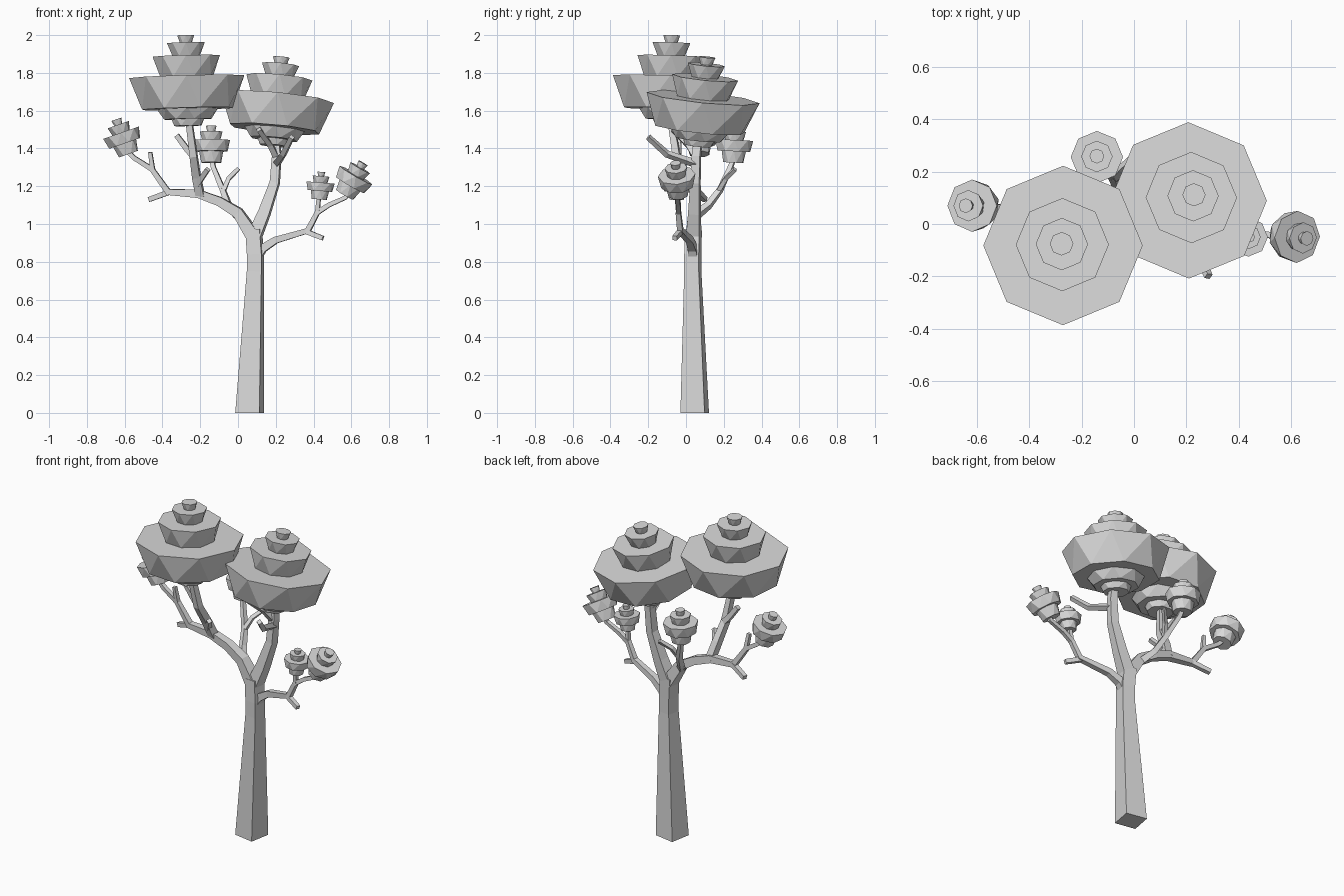
import bpy, bmesh, math
from mathutils import Vector, Matrix

cube = bpy.data.objects.get("Cube")
if cube:
    bpy.data.objects.remove(cube)

# Single flat grey
grey = bpy.data.materials.new("plain grey")
grey.use_nodes = True
tone = (0.7, 0.7, 0.7, 1)
grey.diffuse_color = tone
grey.node_tree.nodes["Principled BSDF"].inputs["Base Color"].default_value = tone


def finish(bm, name):
    bmesh.ops.recalc_face_normals(bm, faces=bm.faces)
    mesh = bpy.data.meshes.new(name)
    bm.to_mesh(mesh)
    bm.free()
    mesh.materials.append(grey)
    obj = bpy.data.objects.new(name, mesh)
    bpy.context.collection.objects.link(obj)
    return obj


def limb(name, *path):
    """Square, tapering limb through (x, y, z, half width) points."""
    pts = [Vector(p[:3]) for p in path]
    ref = Vector((0.18, 0.98, 0))
    bm = bmesh.new()
    rings = []
    for i, p in enumerate(pts):
        t = Vector()
        if i > 0:
            t += (p - pts[i - 1]).normalized()
        if i < len(pts) - 1:
            t += (pts[i + 1] - p).normalized()
        if p.z == 0:
            t = Vector((0, 0, 1))
        t.normalize()
        v = (ref - t * ref.dot(t)).normalized()
        u = v.cross(t)
        w = path[i][3]
        rings.append([bm.verts.new(p + (u * a + v * b) * w)
                      for a, b in ((-1, -1), (1, -1), (1, 1), (-1, 1))])
    for a, b in zip(rings, rings[1:]):
        for i in range(4):
            j = (i + 1) % 4
            bm.faces.new((a[i], a[j], b[j], b[i]))
    bm.faces.new(rings[0])
    bm.faces.new(rings[-1])
    return finish(bm, name)


# Tiers: (bottom z, bottom radius, top z, top radius)
BIG = ((0, .075, .045, .09), (.035, .13, .095, .165), (.09, .25, .26, .305),
       (.26, .145, .37, .178), (.37, .075, .44, .1), (.44, .033, .48, .045))
SMALL = ((0, .055, .065, .065), (.06, .09, .12, .1),
         (.12, .05, .165, .06), (.165, .022, .195, .028))


def foliage(name, tiers, base, axis=(0, 0, 1), scale=1, sides=8):
    """Stack of flared tiers along an axis, sides split into triangles by a slight twist."""
    bm = bmesh.new()
    step = math.tau / sides
    for z0, r0, z1, r1 in tiers:
        low, top = [[bm.verts.new((r * math.cos(step * (k + twist)),
                                   r * math.sin(step * (k + twist)), z))
                     for k in range(sides)]
                    for z, r, twist in ((z0, r0, .35), (z1, r1, 0))]
        for i in range(sides):
            j = (i + 1) % sides
            bm.faces.new((low[i], low[j], top[j]))
            bm.faces.new((low[i], top[j], top[i]))
        bm.faces.new(low)
        bm.faces.new(top)
    turn = Vector((0, 0, 1)).rotation_difference(Vector(axis)).to_matrix().to_4x4()
    bm.transform(Matrix.Translation(base) @ turn @ Matrix.Scale(scale, 4))
    return finish(bm, name)


# Trunk
limb("trunk", (.061, .046, 0, .065), (.092, .036, .75, .039),
     (.092, .036, .84, .039), (.083, .04, .97, .038))

# Right spreading limb with its branches
limb("right_limb", (.085, .04, .93, .036), (.0, .045, 1.06, .028),
     (-.1, .05, 1.12, .024), (-.21, .05, 1.16, .022), (-.37, .06, 1.17, .017),
     (-.455, .06, 1.29, .013), (-.55, .065, 1.35, .012), (-.59, .07, 1.39, .011))
limb("right_limb_low_twig", (-.36, .06, 1.17, .014), (-.47, .1, 1.13, .013))
limb("right_limb_high_twig", (-.45, .06, 1.28, .012), (-.465, .05, 1.38, .01))
limb("right_upright", (-.2, .05, 1.15, .022), (-.22, .01, 1.25, .021),
     (-.235, -.05, 1.36, .019), (-.26, -.08, 1.55, .016))
limb("right_upright_twig", (-.215, .02, 1.21, .014), (-.16, -.05, 1.29, .012))
limb("right_upright_high_twig", (-.235, -.04, 1.36, .016),
     (-.265, -.04, 1.39, .015), (-.325, -.04, 1.47, .013))

# Back branch
limb("back_branch", (.0, .045, 1.04, .02), (-.05, .12, 1.1, .016),
     (-.08, .18, 1.18, .014), (-.13, .235, 1.3, .012), (-.14, .255, 1.35, .011))
limb("back_branch_twig", (-.075, .175, 1.18, .012), (-.05, .21, 1.24, .011),
     (.0, .26, 1.29, .01))

# Left upright limb
limb("left_upright", (.085, .04, .93, .036), (.14, .045, 1.06, .03),
     (.195, .05, 1.22, .024), (.205, .055, 1.36, .022), (.2, .065, 1.45, .02))
limb("left_upright_inner_twig", (.205, .055, 1.35, .016), (.17, .01, 1.42, .014),
     (.11, -.07, 1.5, .012))
limb("left_upright_front_twig", (.205, .05, 1.32, .016), (.24, -.1, 1.37, .014),
     (.285, -.2, 1.46, .012))

# Left low limb with its branches
limb("left_limb", (.09, .04, .81, .028), (.13, .035, .87, .022),
     (.2, .02, .915, .018), (.37, -.03, .965, .015), (.42, -.04, 1.06, .013),
     (.48, -.04, 1.1, .012), (.57, -.045, 1.14, .011), (.58, -.045, 1.17, .01))
limb("left_limb_low_twig", (.36, -.03, .96, .013), (.45, -.06, .925, .012))
limb("left_limb_high_twig", (.42, -.04, 1.06, .011), (.43, -.05, 1.16, .01))

# Foliage crowns
foliage("right_crown", BIG, (-.265, -.09, 1.52), (-.025, .03, 1))
foliage("left_crown", BIG, (.185, .065, 1.415), (.095, .1, 1), .985)

# Small foliage clumps
foliage("far_right_clump", SMALL, (-.58, .07, 1.37), (-.33, 0, .95))
foliage("back_clump", SMALL, (-.142, .25, 1.325), (0, .05, 1))
foliage("inner_left_clump", SMALL, (.43, -.05, 1.13), (.08, 0, 1), .75)
foliage("outer_left_clump", SMALL, (.565, -.04, 1.155), (.5, -.08, .87))
